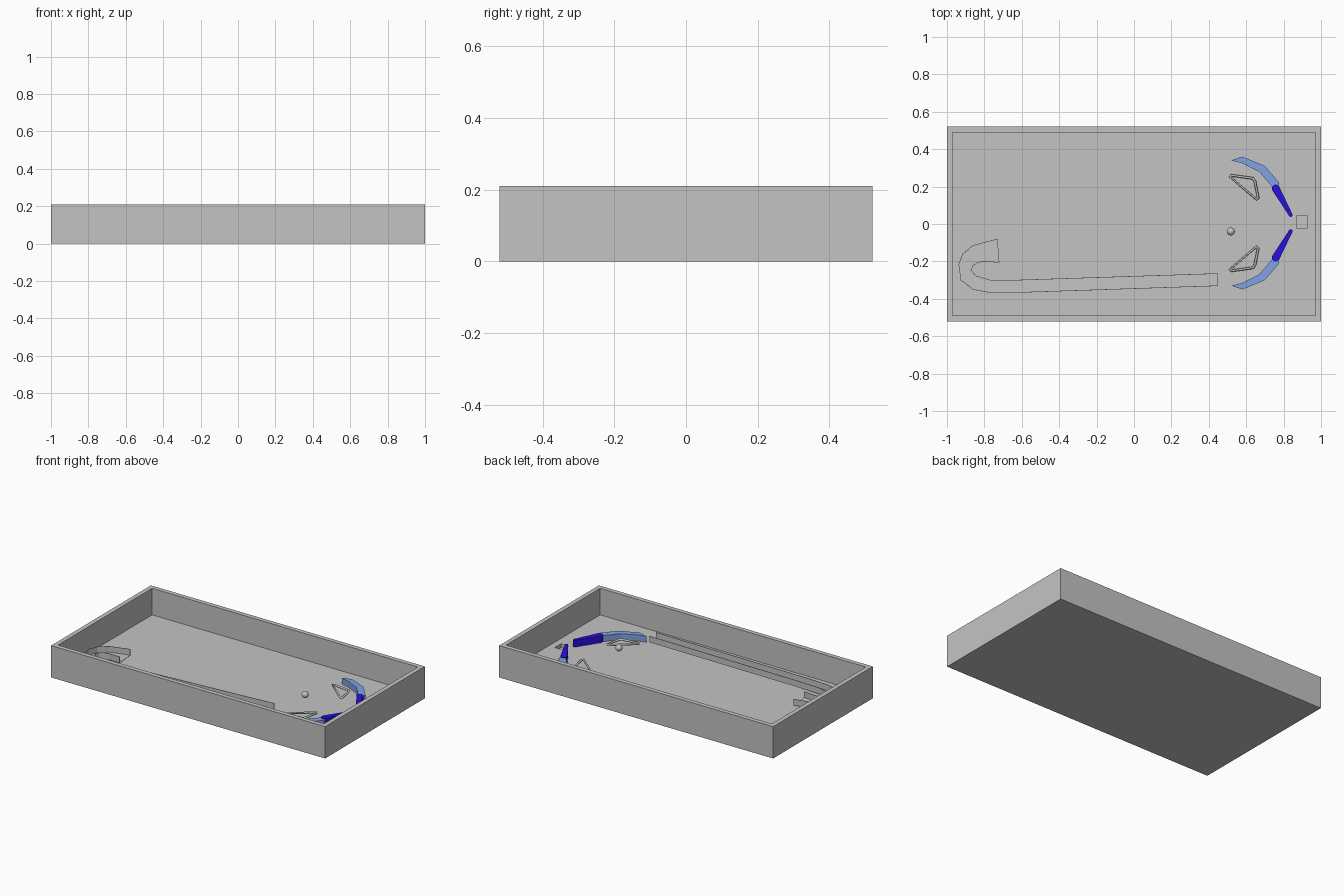
import bpy, bmesh, math
from mathutils import Vector

if "Cube" in bpy.data.objects:
    bpy.data.objects.remove(bpy.data.objects["Cube"])

FLOOR = 0.035
MID_Y = 0.005  # symmetry line of the playfield parts


def mat(name, rgb):
    m = bpy.data.materials.new(name)
    m.diffuse_color = (*rgb, 1)
    m.use_nodes = True
    m.node_tree.nodes["Principled BSDF"].inputs["Base Color"].default_value = m.diffuse_color
    return m


GREY = mat("grey", (0.55, 0.55, 0.55))
NAVY = mat("deep_blue", (0.02, 0.005, 0.72))
SKY = mat("light_blue", (0.22, 0.36, 0.75))


def finish(bm, name, material):
    bmesh.ops.recalc_face_normals(bm, faces=bm.faces[:])
    me = bpy.data.meshes.new(name)
    bm.to_mesh(me)
    bm.free()
    me.materials.append(material)
    ob = bpy.data.objects.new(name, me)
    bpy.context.collection.objects.link(ob)
    return ob


def box(name, x0, x1, y0, y1, z0, z1):
    return prism(name, [(x0, y0), (x1, y0), (x1, y1), (x0, y1)], z0, z1, GREY)


def prism(name, pts, z0, z1, material):
    bm = bmesh.new()
    f = bm.faces.new([bm.verts.new((x, y, z0)) for x, y in pts])
    r = bmesh.ops.extrude_face_region(bm, geom=[f])
    verts = [v for v in r["geom"] if isinstance(v, bmesh.types.BMVert)]
    bmesh.ops.translate(bm, verts=verts, vec=(0, 0, z1 - z0))
    return finish(bm, name, material)


def flip(pts):
    return [(x, 2 * MID_Y - y) for x, y in pts]


# Open cabinet with playfield cavity and a shallow drain pit
cabinet = box("cabinet", -1, 1, -0.52, 0.52, 0, 0.21)
for dims in ((-0.97, 0.97, -0.49, 0.49, FLOOR, 0.3),
             (0.87, 0.927, -0.021, 0.043, 0.01, 0.1)):
    cutter = box("cutter", *dims)
    cutter.hide_render = True
    mod = cabinet.modifiers.new("cut", "BOOLEAN")
    mod.operation, mod.object, mod.solver = "DIFFERENCE", cutter, "EXACT"
    bpy.context.view_layer.objects.active = cabinet
    bpy.ops.object.modifier_apply(modifier=mod.name)
    bpy.data.objects.remove(cutter)

# Ball launch lane: thin-walled channel that hooks round at the far end
inner = [(.45, -.265), (-.62, -.30), (-.77, -.30), (-.845, -.278), (-.872, -.247),
         (-.86, -.222), (-.835, -.205), (-.80, -.20), (-.72, -.205)]
outer = [(.45, -.33), (-.62, -.366), (-.77, -.366), (-.86, -.35), (-.925, -.30),
         (-.937, -.215), (-.915, -.16), (-.86, -.115), (-.73, -.08)]
bm = bmesh.new()
rows = []
for (ax, ay), (bx, by) in zip(inner, outer):
    rise = 0.045 + 0.035 * (ax + 0.95) / 1.4
    rows.append([bm.verts.new(p) for p in (
        (ax, ay, rise + 0.04), (ax, ay, rise), (bx, by, rise), (bx, by, rise + 0.04))])
for a, b in zip(rows, rows[1:]):
    for i in range(3):
        bm.faces.new((a[i], b[i], b[i + 1], a[i + 1]))
lane = finish(bm, "launch_lane", GREY)
solid = lane.modifiers.new("thickness", "SOLIDIFY")
solid.thickness, solid.offset = 0.003, 0

# Curved side guides
guide = [(.52, .34), (.58, .36), (.70, .31), (.775, .222), (.772, .195),
         (.742, .195), (.668, .28), (.575, .326)]

# Flippers: tapered prisms with rounded ends
pivot, tip = Vector((.758, .19)), Vector((.838, .048))
ang = math.atan2(*(tip - pivot).yx)
flipper = []
for centre, r, start in ((pivot, .021, ang + math.pi / 2), (tip, .01, ang - math.pi / 2)):
    for i in range(9):
        a = start + math.pi * i / 8
        flipper.append((centre.x + r * math.cos(a), centre.y + r * math.sin(a)))

# Triangular rubber bumpers
sling = [(.514, .252), (.522, .26), (.635, .244), (.646, .23), (.664, .14), (.655, .131)]


def band(name, pts):
    cu = bpy.data.curves.new(name, "CURVE")
    cu.dimensions = "3D"
    cu.bevel_depth, cu.bevel_resolution = 0.007, 2
    sp = cu.splines.new("POLY")
    sp.points.add(len(pts) - 1)
    for p, (x, y) in zip(sp.points, pts):
        p.co = (x, y, 0.06, 1)
    sp.use_cyclic_u = True
    cu.materials.append(GREY)
    ob = bpy.data.objects.new(name, cu)
    bpy.context.collection.objects.link(ob)
    bpy.ops.object.select_all(action="DESELECT")
    ob.select_set(True)
    bpy.context.view_layer.objects.active = ob
    bpy.ops.object.convert(target="MESH")


for side, f in (("left", list), ("right", flip)):
    prism("guide_" + side, f(guide), FLOOR - 0.002, 0.075, SKY)
    prism("flipper_" + side, f(flipper), FLOOR - 0.002, 0.08, NAVY)
    band("bumper_" + side, f(sling))

# Ball
bpy.ops.mesh.primitive_uv_sphere_add(segments=24, ring_count=12, radius=0.021,
                                     location=(0.518, -0.04, 0.11))
ball = bpy.context.object
ball.name = "ball"
ball.data.materials.append(GREY)
bpy.ops.object.shade_smooth()
